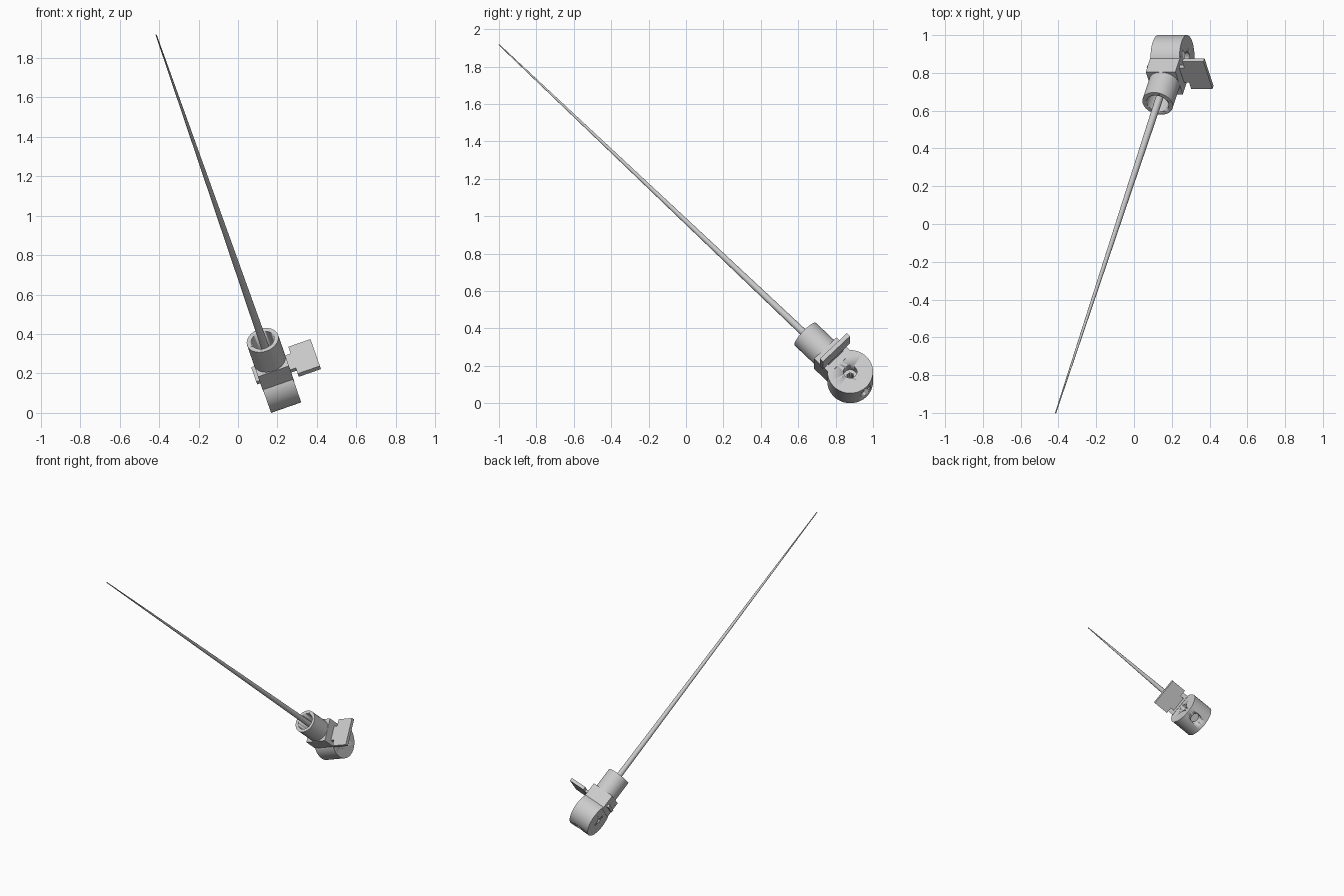
import bpy, math
from mathutils import Matrix, Vector

if "Cube" in bpy.data.objects:
    bpy.data.objects.remove(bpy.data.objects["Cube"])

# Tilted local frame: X = hub axle, Z = along the rod, origin = hub centre
C = Vector((0.204, 0.878, 0.142))
Z = Vector((-0.619, -1.878, 1.775)).normalized()
X = Vector((1.775, 0, 0.619)).normalized()
Y = Z.cross(X)
FRAME = Matrix.Translation(C) @ Matrix((X, Y, Z)).transposed().to_4x4()


def finish(name, local):
    ob = bpy.context.object
    ob.name = name
    ob.matrix_world = FRAME @ local
    return ob


def cyl(name, r, a, b, axis='Z', r2=None, verts=48):
    """Cylinder or cone running from a to b on a local axis."""
    bpy.ops.mesh.primitive_cone_add(vertices=verts, radius1=r, radius2=r if r2 is None else r2, depth=b - a)
    turn = Matrix.Rotation(math.pi / 2, 4, 'Y') if axis == 'X' else Matrix()
    bpy.ops.object.shade_smooth_by_angle(angle=math.radians(35))
    return finish(name, turn @ Matrix.Translation((0, 0, (a + b) / 2)))


def box(name, lo, hi):
    lo, hi = Vector(lo), Vector(hi)
    bpy.ops.mesh.primitive_cube_add(size=1)
    s = hi - lo
    return finish(name, Matrix.Translation((lo + hi) / 2) @ Matrix.Diagonal((*s, 1)))


def boolean(ob, other, op='DIFFERENCE'):
    m = ob.modifiers.new(op.lower(), 'BOOLEAN')
    m.operation, m.object, m.solver = op, other, 'EXACT'
    bpy.context.view_layer.objects.active = ob
    bpy.ops.object.modifier_apply(modifier=m.name)
    bpy.data.objects.remove(other)


# Round hub with stepped axle hole and a socket opposite the rod
hub = cyl("hub", 0.122, -0.081, 0.081, 'X', verts=64)
boolean(hub, cyl("cut", 0.036, 0.01, 0.2, 'X'))
boolean(hub, cyl("cut", 0.017, -0.2, 0.1, 'X'))
boolean(hub, cyl("cut", 0.036, -0.2, -0.06))

# Square neck joining hub and collar
neck = box("neck", (-0.083, -0.085, 0.07), (0.083, 0.085, 0.188))

# Open collar around the rod
collar = cyl("collar", 0.083, 0.18, 0.34)
boolean(collar, cyl("cut", 0.06, 0.2, 0.5))

# Sliding plate: narrow stem through the neck and wide grip at the side
box("plate_stem", (-0.1, -0.055, 0.108), (0.12, 0.055, 0.128))
box("plate_grip", (0.112, -0.1, 0.106), (0.231, 0.104, 0.13))

# Long tapering rod
cyl("rod", 0.021, 0.19, 2.657, r2=0.003, verts=16)
